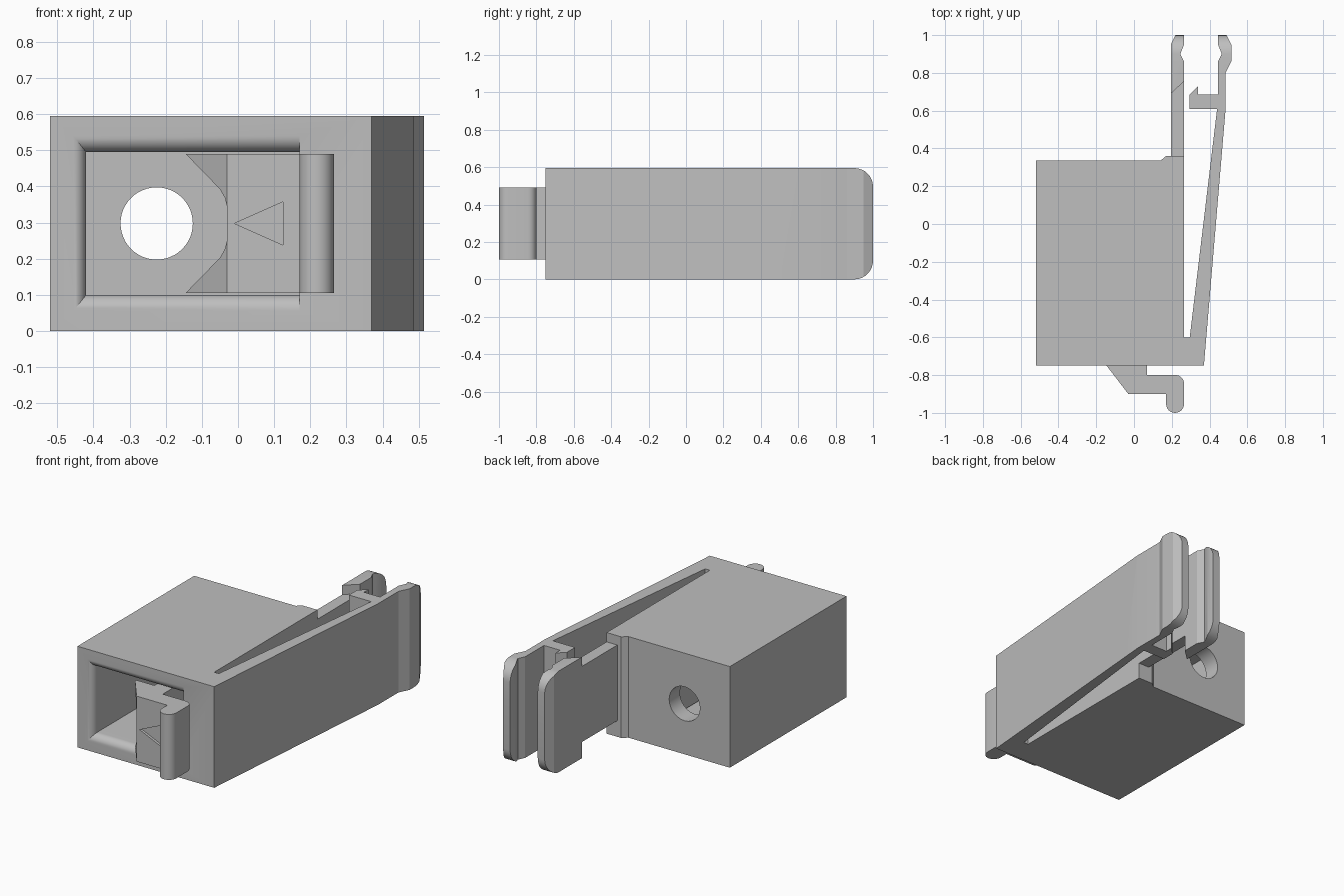
import bpy, bmesh, math
from mathutils import Vector

old = bpy.data.objects.get("Cube")
if old:
    bpy.data.objects.remove(old, do_unlink=True)

H = 0.595          # overall height
MID = H / 2

grey = bpy.data.materials.new("light grey plastic")
grey.use_nodes = True
colour = (0.52, 0.52, 0.52, 1)
grey.diffuse_color = colour
grey.node_tree.nodes["Principled BSDF"].inputs["Base Color"].default_value = colour

# For each extrusion axis: maps profile (u, v) and depth d to x, y, z
AXES = {
    "z": lambda u, v, d: (u, v, d),
    "y": lambda u, v, d: (u, d, v),
    "x": lambda u, v, d: (d, u, v),
}


def loft(name, rings):
    """Closed solid through a list of rings with equal point counts."""
    bm = bmesh.new()
    loops = [[bm.verts.new(p) for p in ring] for ring in rings]
    n = len(loops[0])
    for a, b in zip(loops, loops[1:]):
        for i in range(n):
            j = (i + 1) % n
            bm.faces.new((a[i], a[j], b[j], b[i]))
    bm.faces.new(loops[0])
    bm.faces.new(loops[-1])
    bmesh.ops.recalc_face_normals(bm, faces=bm.faces)
    mesh = bpy.data.meshes.new(name)
    bm.to_mesh(mesh)
    bm.free()
    mesh.materials.append(grey)
    obj = bpy.data.objects.new(name, mesh)
    bpy.context.collection.objects.link(obj)
    return obj


def prism(name, profile, lo, hi, axis="z"):
    place = AXES[axis]
    return loft(name, [[place(u, v, d) for u, v in profile] for d in (lo, hi)])


def arc(cx, cy, r, start, end, steps=8):
    angles = [math.radians(start + (end - start) * i / steps) for i in range(steps + 1)]
    return [(cx + r * math.cos(a), cy + r * math.sin(a)) for a in angles]


def combine(obj, tool, operation="DIFFERENCE"):
    """Apply a boolean and discard the tool."""
    mod = obj.modifiers.new(operation.lower(), "BOOLEAN")
    mod.object, mod.operation, mod.solver = tool, operation, "EXACT"
    bpy.context.view_layer.update()
    graph = bpy.context.evaluated_depsgraph_get()
    mesh = bpy.data.meshes.new_from_object(obj.evaluated_get(graph))
    obj.modifiers.clear()
    obj.data = mesh
    bpy.data.objects.remove(tool, do_unlink=True)


def rounded_envelope():
    """Side silhouette with rounded rear corners."""
    r = 0.1
    side = [(-1.1, -0.1), (0.5, -0.1), (0.5, 0)] + arc(1 - r, r, r, -90, 0)
    side += arc(1 - r, H - r, r, 0, 90) + [(0.5, H), (0.5, H + 0.1), (-1.1, H + 0.1)]
    return prism("rounding_cutter", side, -1, 1, "x")


# Housing and springy side arm share one outline
housing = prism("housing_and_side_arm", [
    (-0.52, -0.75), (0.37, -0.75), (0.485, 0.61), (0.485, 0.80), (0.515, 0.86),
    (0.515, 0.95), (0.49, 1.0), (0.445, 1.0), (0.445, 0.95), (0.465, 0.90),
    (0.445, 0.86), (0.445, 0.685), (0.34, 0.685), (0.34, 0.73), (0.295, 0.685),
    (0.295, 0.61), (0.44, 0.61), (0.295, -0.60), (0.265, -0.60), (0.265, 0.36),
    (0.17, 0.36), (0.14, 0.335), (-0.52, 0.335)], 0, H)
combine(housing, rounded_envelope(), "INTERSECT")

# Front socket with a rounded lead-in on three sides
FRONT, LEAD = -0.75, 0.045


def socket_ring(y, grow):
    x0, x1, z0, z1 = -0.42 - grow * 0.8, 0.17, 0.1 - grow, 0.495 + grow
    return [(x0, y, z0), (x1, y, z0), (x1, y, z1), (x0, y, z1)]


rings = [socket_ring(FRONT - 0.05, LEAD)]
for i in range(9):
    a = math.radians(90 - 90 * i / 8)
    rings.append(socket_ring(FRONT + LEAD * (1 - math.sin(a)), LEAD * (1 - math.cos(a))))
rings.append(socket_ring(0.235, 0))
combine(housing, loft("socket_cutter", rings))

# Round hole through the back wall
combine(housing, prism("hole_cutter", arc(-0.225, MID, 0.1, 0, 352.5, 47), 0.1, 0.5, "y"))

# Rear leg: narrow neck and full-height gripping end
prism("rear_leg_neck", [(0.195, 0.34), (0.265, 0.34), (0.265, 0.76), (0.195, 0.70)],
      0.095, 0.54)
leg_end = prism("rear_leg_end", [
    (0.195, 0.69), (0.265, 0.755), (0.265, 0.86), (0.245, 0.90), (0.265, 0.95),
    (0.265, 1.0), (0.22, 1.0), (0.195, 0.95)], 0, H)
combine(leg_end, rounded_envelope(), "INTERSECT")

# Front latch: long strip in the socket ending in a rounded finger tab
LOW, HIGH = 0.105, 0.49
latch = prism("front_latch", [(-0.03, 0.25), (-0.03, -0.90), (0.17, -0.90)]
              + arc(0.2175, -0.9525, 0.0475, 180, 360, 12)
              + arc(0.22, -0.845, 0.045, 0, 90)
              + [(0.07, -0.80), (0.07, 0.25)], LOW, HIGH)
combine(latch, prism("arrow_cutter", [(-0.01, MID), (0.125, MID + 0.06), (0.125, MID - 0.06)],
                     -0.95, -0.885, "y"))

# Sloped catch on the latch, notched in the middle
catch = prism("latch_catch", [(-0.025, -0.90), (-0.03, -0.90), (-0.145, -0.75),
                              (-0.145, -0.735), (-0.025, -0.735)], LOW, HIGH)
half = [(-0.2, 0.2475), (-0.145, 0.1925), (-0.05, 0.095), (-0.036, 0.07), (-0.03, 0.045)]
notch = [(x, MID + h) for x, h in half] + [(x, MID - h) for x, h in reversed(half)]
combine(catch, prism("notch_cutter", notch, -1, -0.5, "y"))

# Smooth curved faces, keep edges crisp
for obj in bpy.context.collection.objects:
    if obj.type == "MESH" and grey.name in obj.data.materials:
        bpy.ops.object.select_all(action="DESELECT")
        obj.select_set(True)
        bpy.context.view_layer.objects.active = obj
        bpy.ops.object.shade_smooth_by_angle(angle=math.radians(25))
